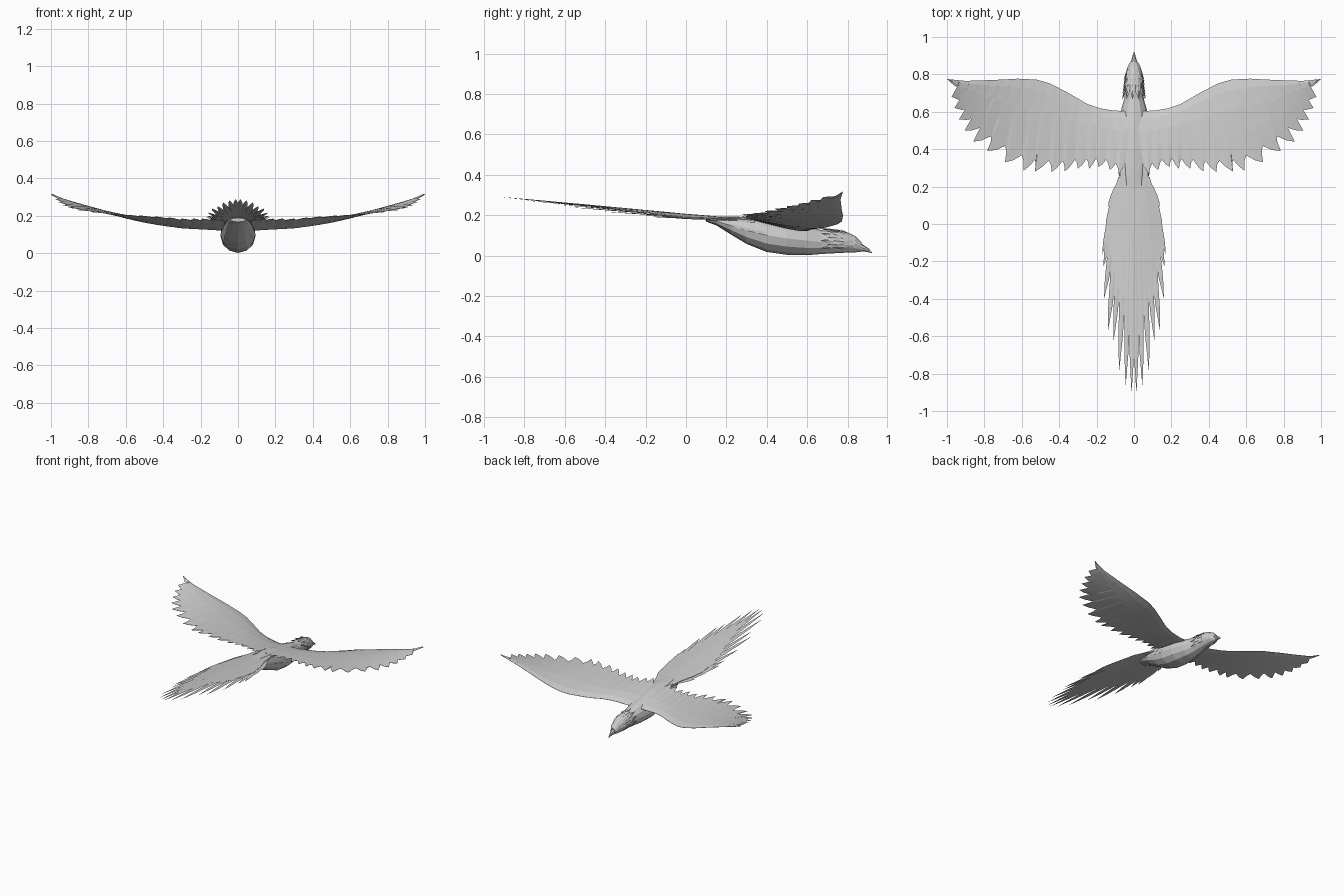
import bpy, bmesh, math
from mathutils import Vector

if "Cube" in bpy.data.objects:
    bpy.data.objects.remove(bpy.data.objects["Cube"])

GREY = (0.6, 0.6, 0.6, 1)
mat = bpy.data.materials.new("plain grey")
mat.use_nodes = True
mat.diffuse_color = GREY
mat.node_tree.nodes["Principled BSDF"].inputs["Base Color"].default_value = GREY


def table(rows, t):
    """Linear interpolation of rows (key, value, ...) sorted by key."""
    if t <= rows[0][0]:
        return rows[0][1:]
    for a, b in zip(rows, rows[1:]):
        if t <= b[0]:
            f = (t - a[0]) / (b[0] - a[0])
            return tuple(p + (q - p) * f for p, q in zip(a[1:], b[1:]))
    return rows[-1][1:]


def loft(bm, rings):
    """Skin a list of equal closed rings and cap both ends."""
    vs = [[bm.verts.new(p) for p in r] for r in rings]
    n = len(vs[0])
    for a, b in zip(vs, vs[1:]):
        for i in range(n):
            j = (i + 1) % n
            bm.faces.new((a[i], a[j], b[j], b[i]))
    bm.faces.new(vs[0])
    bm.faces.new(vs[-1])


def blade(bm, root, tip, up, width, thick, shape):
    """Pointed feather with a thin diamond section."""
    root, tip, up = Vector(root), Vector(tip), Vector(up)
    side = (tip - root).cross(up).normalized()
    rings = []
    for f, w in shape:
        c = root.lerp(tip, f)
        s, u = side * width * w, up * thick * min(1, w + 0.05)
        rings.append([c - s, c + u, c + s, c - u])
    loft(bm, rings)


def finish(bm, name, mirror=False):
    bmesh.ops.remove_doubles(bm, verts=bm.verts, dist=0.0002)
    bmesh.ops.recalc_face_normals(bm, faces=bm.faces)
    me = bpy.data.meshes.new(name)
    bm.to_mesh(me)
    bm.free()
    me.materials.append(mat)
    ob = bpy.data.objects.new(name, me)
    bpy.context.collection.objects.link(ob)
    if mirror:
        ob.modifiers.new("Mirror", 'MIRROR').use_mirror_merge = False


# Body profile: y, half width, bottom, top
BODY = [(0.1, 0.04, 0.168, 0.19), (0.15, 0.06, 0.15, 0.192),
        (0.22, 0.074, 0.106, 0.193), (0.3, 0.084, 0.058, 0.192),
        (0.4, 0.094, 0.018, 0.184), (0.5, 0.092, 0.004, 0.166),
        (0.6, 0.072, 0.002, 0.146), (0.67, 0.052, 0.008, 0.126),
        (0.74, 0.046, 0.012, 0.122), (0.8, 0.042, 0.015, 0.115),
        (0.84, 0.035, 0.016, 0.096), (0.87, 0.018, 0.02, 0.066)]


def body_point(y, ang, grow=0):
    w, lo, hi = table(BODY, y)
    return Vector(((w + grow) * math.cos(ang), y,
                   (lo + hi) / 2 + ((hi - lo) / 2 + grow) * math.sin(ang)))


bm = bmesh.new()
loft(bm, [[body_point(r[0], math.tau * i / 12) for i in range(12)] for r in BODY])
finish(bm, "body")

# Beak, hooked down at the tip
bm = bmesh.new()
BEAK = [(0.86, 0.019, 0.019, 0.066), (0.885, 0.012, 0.02, 0.048),
        (0.905, 0.006, 0.016, 0.035), (0.922, 0.001, 0.012, 0.015)]
loft(bm, [[(w * math.cos(a), y, (lo + hi) / 2 + (hi - lo) / 2 * math.sin(a))
           for a in [math.tau * i / 8 for i in range(8)]] for y, w, lo, hi in BEAK])
finish(bm, "beak")

# Ruff of pointed feathers on the neck
bm = bmesh.new()
SPIKE = [(0, 0.5), (0.4, 1), (1, 0.01)]
for row in range(4):
    y = 0.7 + row * 0.034
    for i in range(8):
        ang = math.radians(-25 + 230 * (i + 0.5 * (row % 2)) / 7.5)
        up = Vector((math.cos(ang), 0, math.sin(ang)))
        blade(bm, body_point(y + 0.045, ang, -0.003), body_point(y - 0.035, ang, 0.012),
              up, 0.013, 0.004, SPIKE)
finish(bm, "neck_feathers")

# Rump feathers beside the tail root
bm = bmesh.new()
for y in (0.36, 0.31, 0.27):
    for ang in (10, 35, 60):
        a = math.radians(ang)
        blade(bm, body_point(y + 0.04, a, -0.004), body_point(y - 0.07, a, 0.004),
              (math.cos(a), 0, math.sin(a)), 0.015, 0.003, SPIKE)
finish(bm, "rump_feathers", True)

# Wing: leading edge, (height, chord slope) along the span, feather tips from root to end
LEAD = [(0, 0.6), (0.12, 0.608), (0.18, 0.618), (0.25, 0.642), (0.35, 0.7), (0.45, 0.752),
        (0.52, 0.772), (0.62, 0.777), (0.75, 0.77), (0.9, 0.765), (1, 0.775)]
RISE = [(0, 0.122, 0.22), (0.1, 0.124, 0.21), (0.3, 0.145, 0.13), (0.5, 0.178, 0.07),
        (0.6, 0.196, 0.03), (0.8, 0.237, -0.07), (0.93, 0.262, -0.15), (1, 0.282, -0.19)]
TIPS = [(0.02, 0.3), (0.08, 0.27), (0.13, 0.29), (0.19, 0.305), (0.24, 0.295), (0.3, 0.295),
        (0.37, 0.28), (0.44, 0.278), (0.53, 0.28), (0.59, 0.285), (0.69, 0.33),
        (0.785, 0.39), (0.86, 0.44), (0.905, 0.5), (0.935, 0.56), (0.96, 0.62),
        (0.975, 0.68), (1, 0.775)]
CHORD = [(0, 0), (0.12, 0.011), (0.35, 0.014), (0.65, 0.009), (0.85, 0.004), (1, 0)]

trail = []
for a, b in zip(TIPS, TIPS[1:]):
    a, b = Vector(a), Vector(b)
    trail.append(a)
    for f, depth in ((0.2, 0.045), (0.42, 0.068), (0.7, 0.026)):
        p = a.lerp(b, f)
        pull = (Vector((0.7 * p.x, 0.68)) - p).normalized()
        trail.append(p + pull * depth * (0.6 + 0.7 * p.x))
trail.append(Vector(TIPS[-1]))

bm = bmesh.new()
rings = []
for i, te in enumerate(trail):
    x = 0.985 * i / (len(trail) - 1)
    le = Vector((x, table(LEAD, x)[0]))
    top, low = [], []
    for t, h in CHORD:
        p = le.lerp(te, t)
        rise, slope = table(RISE, p.x)
        z = rise + slope * (0.6 - p.y)
        h *= 1.15 - 0.8 * p.x
        top.append((p.x, p.y, z + h + 0.0008))
        low.append((p.x, p.y, z - 0.7 * h - 0.0008))
    rings.append(top + low[::-1])
loft(bm, rings)
finish(bm, "wings", True)


# Tail: overlapping long feathers in a slightly arched fan
def tail_point(x, y, lift=0):
    return (x, y, 0.184 + 0.094 * (0.22 - y) - 0.9 * x * x + lift)


TAIL = [(0.013, -0.905), (0.045, -0.87), (0.08, -0.79), (0.11, -0.63), (0.14, -0.575),
        (0.16, -0.4), (0.164, -0.23), (0.17, -0.16), (0.152, -0.02), (0.138, 0.09)]
LONG = [(0, 0.7), (0.35, 1), (0.62, 0.95), (0.84, 0.6), (1, 0.01)]
bm = bmesh.new()
for i, (x, y) in enumerate(TAIL):
    blade(bm, tail_point(0.42 * x, 0.25), tail_point(x, y, -0.0004 * i),
          (0, 0, 1), 0.018, 0.0025, LONG)
    # Shorter feather tucked beside each long one
    blade(bm, tail_point(0.36 * x, 0.25), tail_point(0.9 * x, 0.8 * y + 0.03, -0.0004 * i),
          (0, 0, 1), 0.014, 0.0025, LONG)
finish(bm, "tail_feathers", True)

# Tail coverts: solid web that joins the feathers to the body
WEB = [(-0.38, 0.07), (-0.25, 0.11), (-0.1, 0.13), (0, 0.134), (0.1, 0.115),
       (0.18, 0.09), (0.25, 0.076), (0.34, 0.07)]
bm = bmesh.new()
rings = []
for y, w in WEB:
    xs = [w * k / 3 for k in range(-3, 4)]
    h = 0.0012 + 0.012 * max(0, y + 0.1)
    rings.append([tail_point(x, y, h) for x in xs] + [tail_point(x, y, -h) for x in xs[::-1]])
loft(bm, rings)
finish(bm, "tail_coverts")
